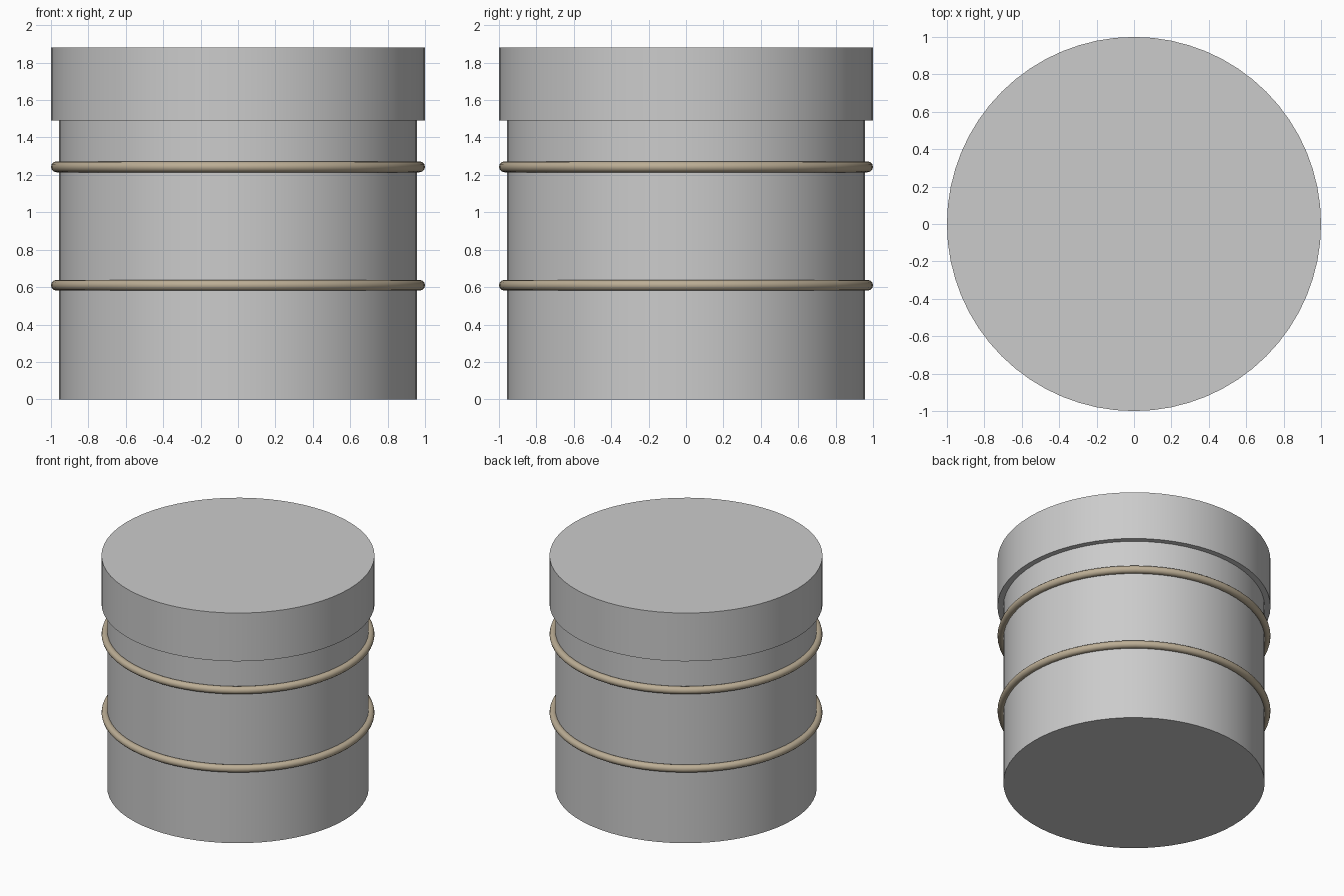
import bpy, math

if "Cube" in bpy.data.objects:
    bpy.data.objects.remove(bpy.data.objects["Cube"])

SIDES = 64


def smooth():
    bpy.ops.object.shade_smooth_by_angle(angle=math.radians(35))


def cylinder(name, radius, z0, z1):
    bpy.ops.mesh.primitive_cylinder_add(vertices=SIDES, radius=radius, depth=z1 - z0,
                                        location=(0, 0, (z0 + z1) / 2))
    bpy.context.object.name = name
    smooth()


# Drum body and overhanging lid
cylinder("drum_body", 0.957, 0.0, 1.50)
cylinder("drum_lid", 1.0, 1.49, 1.88)

# Rope-coloured hoops around the body
tan = bpy.data.materials.new("hoop_tan")
tan.diffuse_color = (0.50, 0.42, 0.30, 1)
tan.use_nodes = True
tan.node_tree.nodes["Principled BSDF"].inputs["Base Color"].default_value = tan.diffuse_color
for name, z in (("lower_hoop", 0.61), ("upper_hoop", 1.243)):
    bpy.ops.mesh.primitive_torus_add(major_segments=SIDES, minor_segments=12,
                                     major_radius=0.971, minor_radius=0.029,
                                     location=(0, 0, z))
    hoop = bpy.context.object
    hoop.name = name
    hoop.data.materials.append(tan)
    smooth()
